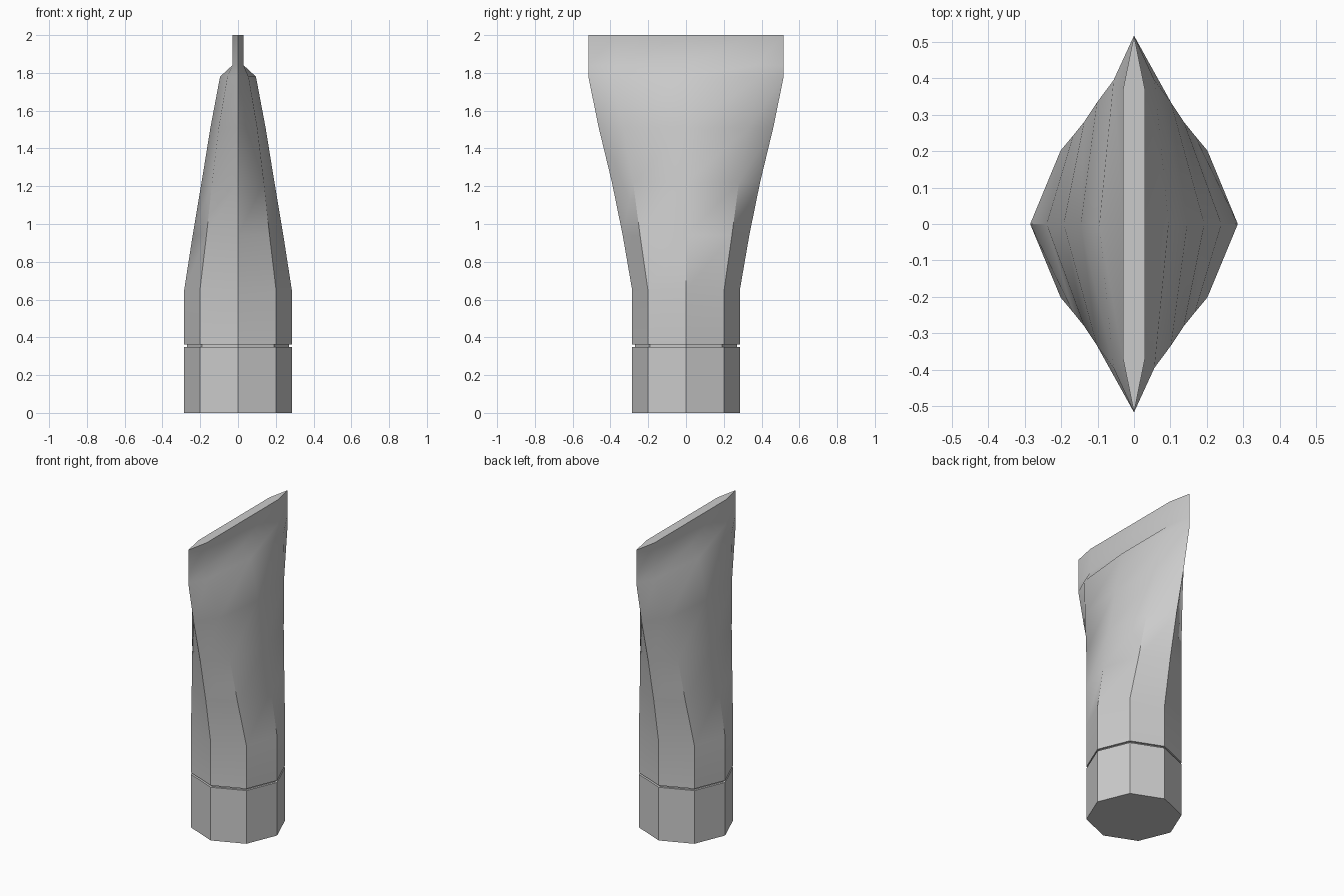
import bpy, bmesh, math

if "Cube" in bpy.data.objects:
    bpy.data.objects.remove(bpy.data.objects["Cube"])


def ring(ax, dx, dy, ay):
    """Eight-sided section: side, corner and front/back points."""
    return [(ax, 0), (dx, dy), (0, ay), (-dx, dy),
            (-ax, 0), (-dx, -dy), (0, -ay), (dx, -dy)]


def loft(name, sections, angle):
    """Skin a stack of (z, ax, dx, dy, ay) sections and cap both ends."""
    bm = bmesh.new()
    rings = [[bm.verts.new((x, y, s[0])) for x, y in ring(*s[1:])] for s in sections]
    for a, b in zip(rings, rings[1:]):
        for i in range(8):
            j = (i + 1) % 8
            bm.faces.new((a[i], a[j], b[j], b[i]))
    bm.faces.new(rings[0][::-1])
    bm.faces.new(rings[-1])
    bmesh.ops.recalc_face_normals(bm, faces=bm.faces)
    mesh = bpy.data.meshes.new(name)
    bm.to_mesh(mesh)
    bm.free()
    ob = bpy.data.objects.new(name, mesh)
    bpy.context.collection.objects.link(ob)
    bpy.ops.object.select_all(action='DESELECT')
    ob.select_set(True)
    bpy.context.view_layer.objects.active = ob
    bpy.ops.object.shade_smooth_by_angle(angle=math.radians(angle))
    return ob


def octagon(z, r):
    d = r * math.sqrt(0.5)
    return (z, r, d, d, r)


# Octagonal grip with its narrow groove, flaring into a flat thin blade
loft("nozzle_body", [
    octagon(0.0, 0.285),
    octagon(0.35, 0.285),
    octagon(0.35, 0.27),
    octagon(0.362, 0.27),
    octagon(0.362, 0.285),
    octagon(0.65, 0.285),
    (0.94, 0.24, 0.167, 0.243, 0.335),
    (1.22, 0.193, 0.137, 0.28, 0.392),
    (1.51, 0.146, 0.102, 0.333, 0.462),
    (1.78, 0.095, 0.056, 0.395, 0.517),
    (1.84, 0.03, 0.03, 0.37, 0.517),
    (2.0, 0.03, 0.03, 0.37, 0.517),
], 38)
